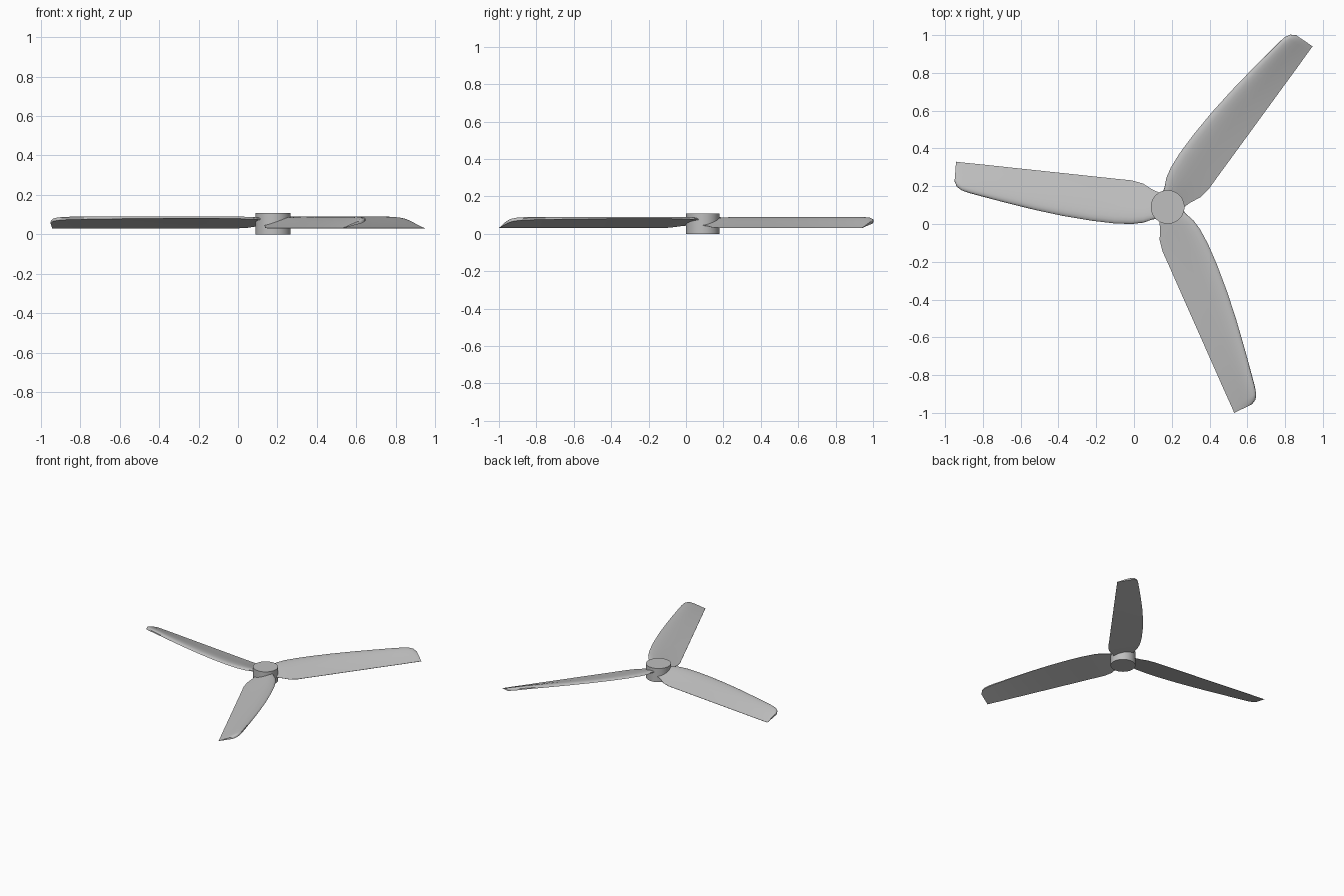
import bpy, bmesh, math
from mathutils import Matrix, Vector

cube = bpy.data.objects.get("Cube")
if cube:
    bpy.data.objects.remove(cube, do_unlink=True)

HUB = Vector((0.178, 0.09, 0))

grey = bpy.data.materials.new("light grey")
grey.use_nodes = True
colour = (0.52, 0.52, 0.52, 1)
grey.diffuse_color = colour
grey.node_tree.nodes["Principled BSDF"].inputs["Base Color"].default_value = colour

# Blade stations: distance from hub, leading edge, trailing edge, peak z, leading z, trailing z
STATIONS = [
    (0.03, 0.058, -0.070, 0.080, 0.072, 0.046),
    (0.08, 0.066, -0.092, 0.086, 0.076, 0.041),
    (0.13, 0.083, -0.124, 0.089, 0.078, 0.033),
    (0.19, 0.090, -0.141, 0.090, 0.080, 0.030),
    (0.28, 0.087, -0.150, 0.090, 0.081, 0.030),
    (0.40, 0.073, -0.163, 0.090, 0.081, 0.030),
    (0.55, 0.048, -0.179, 0.090, 0.081, 0.030),
    (0.70, 0.016, -0.195, 0.090, 0.080, 0.030),
    (0.85, -0.021, -0.211, 0.090, 0.078, 0.030),
    (0.98, -0.055, -0.225, 0.090, 0.076, 0.030),
    (1.05, -0.074, -0.232, 0.089, 0.074, 0.030),
    (1.09, -0.088, -0.236, 0.086, 0.071, 0.030),
    (1.115, -0.106, -0.239, 0.080, 0.066, 0.030),
    (1.128, -0.135, -0.241, 0.066, 0.056, 0.030),
]
# Upper surface: chord fraction from the leading edge, height between trailing and peak z
UPPER = [(0.012, 0.90), (0.04, 0.96), (0.09, 1.0), (0.16, 0.985),
         (0.26, 0.91), (0.38, 0.78), (0.55, 0.57), (0.78, 0.28), (1.0, 0.03)]


def section(u, lead, trail, peak, low, back):
    """Closed aerofoil ring: flat underside, rounded leading edge."""
    tip = max(0, u - 1.12)  # the tip is cut slightly askew
    ring = [(u, lead, low)]
    for s, h in UPPER:
        ring.append((u - tip * s, lead + (trail - lead) * s, back + (peak - back) * h))
    for s in (1.0, 0.7, 0.4, 0.15):
        ring.append((u - tip * s, lead + (trail - lead) * s, low + (back - low) * s))
    return ring


def finish(bm, name):
    bmesh.ops.recalc_face_normals(bm, faces=bm.faces)
    mesh = bpy.data.meshes.new(name)
    bm.to_mesh(mesh)
    bm.free()
    mesh.materials.append(grey)
    obj = bpy.data.objects.new(name, mesh)
    bpy.context.collection.objects.link(obj)
    bpy.ops.object.select_all(action='DESELECT')
    obj.select_set(True)
    bpy.context.view_layer.objects.active = obj
    bpy.ops.object.shade_smooth_by_angle(angle=math.radians(35))
    return obj


def blade(name, degrees):
    bm = bmesh.new()
    rings = [[bm.verts.new(p) for p in section(*st)] for st in STATIONS]
    for a, b in zip(rings, rings[1:]):
        for i in range(len(a)):
            j = (i + 1) % len(a)
            bm.faces.new((a[i], a[j], b[j], b[i]))
    bm.faces.new(rings[0])
    bm.faces.new(rings[-1])
    turn = Matrix.Translation(HUB) @ Matrix.Rotation(math.radians(degrees), 4, 'Z')
    bm.transform(turn)
    return finish(bm, name)


# Three blades around the hub
for label, angle in (("right_blade", 180), ("back_left_blade", 60), ("front_blade", -60)):
    blade(label, angle)

# Hub cylinder
bm = bmesh.new()
bmesh.ops.create_cone(bm, cap_ends=True, segments=64, radius1=0.089, radius2=0.089, depth=0.108,
                      matrix=Matrix.Translation(HUB + Vector((0, 0, 0.054))))
finish(bm, "hub")
